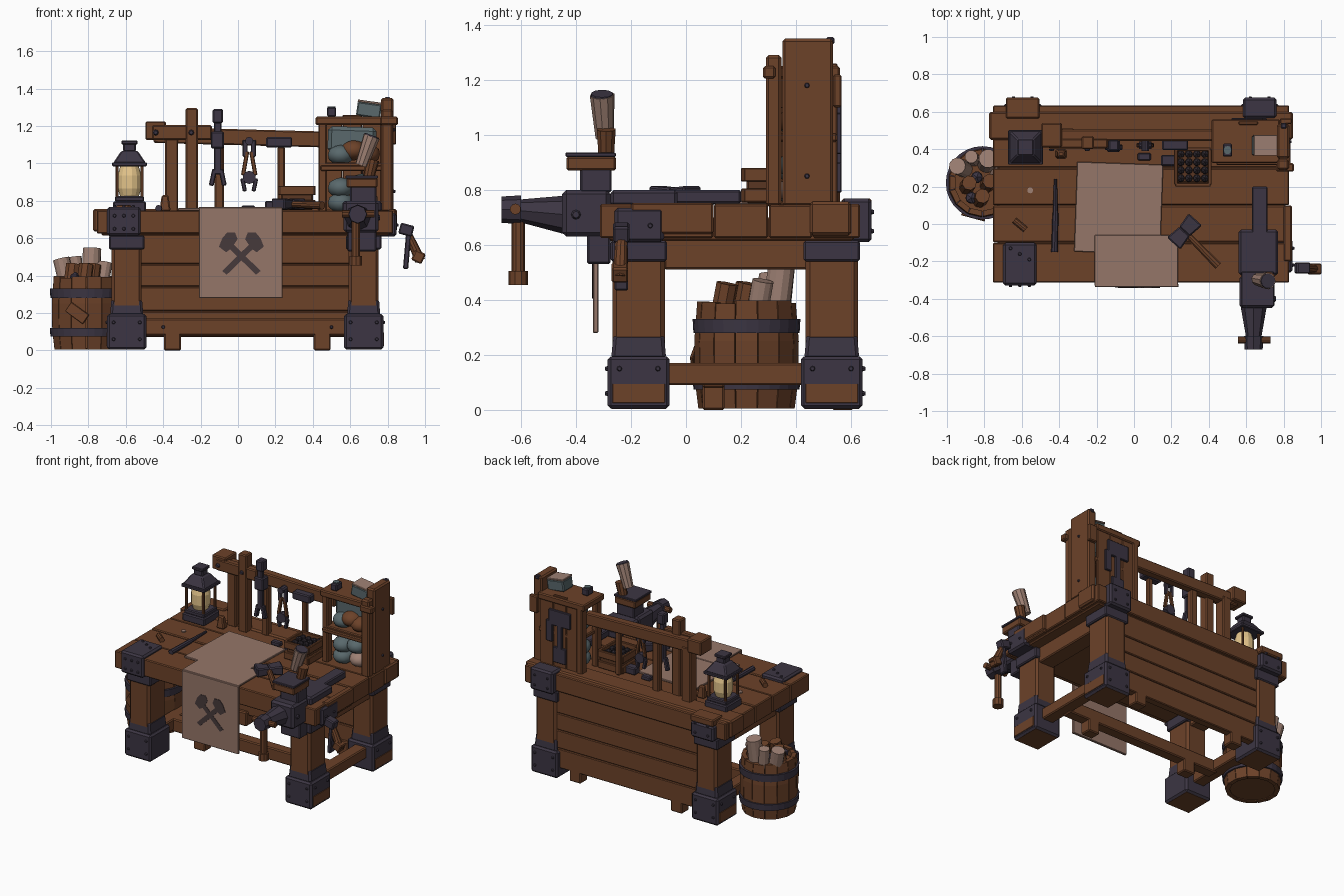
import bpy, bmesh, math, random
from mathutils import Vector, Matrix, Euler

if "Cube" in bpy.data.objects:
    bpy.data.objects.remove(bpy.data.objects["Cube"])

random.seed(4)

def mat(name, r, g, b):
    m = bpy.data.materials.new(name)
    m.diffuse_color = (r, g, b, 1)
    m.use_nodes = True
    m.node_tree.nodes["Principled BSDF"].inputs["Base Color"].default_value = m.diffuse_color
    return m

WOOD = mat("warm wood", .150, .054, .022)
DARK = mat("dark wood", .100, .037, .016)
METAL = mat("dark iron", .045, .036, .056)
PAPER = mat("parchment", .30, .180, .140)
SCROLL = mat("pale scroll", .345, .220, .175)
INK = mat("emblem brown", .062, .042, .043)
GLOW = mat("lamp glow", .78, .56, .26)
TEAL = mat("teal cloth", .100, .140, .150)
COAL = mat("coal", .024, .019, .025)

def finish(name, bm, m, smooth=False, bev=0):
    me = bpy.data.meshes.new(name)
    bmesh.ops.recalc_face_normals(bm, faces=bm.faces)
    for f in bm.faces:
        f.smooth = smooth
    bm.to_mesh(me)
    bm.free()
    me.materials.append(m)
    ob = bpy.data.objects.new(name, me)
    bpy.context.collection.objects.link(ob)
    if bev:
        b = ob.modifiers.new("bevel", 'BEVEL')
        b.width, b.segments = bev, 1
    return ob

def rbox(name, c, s, m, rot=(0, 0, 0), taper=1, bev=.007):
    """Box by centre, size and rotation in degrees; taper scales its top."""
    bm = bmesh.new()
    bmesh.ops.create_cube(bm, size=1)
    for v in bm.verts:
        k = taper if v.co.z > 0 else 1
        v.co = Vector((v.co.x * s[0] * k, v.co.y * s[1] * k, v.co.z * s[2]))
    R = Euler([math.radians(a) for a in rot]).to_matrix().to_4x4()
    bm.transform(Matrix.Translation(c) @ R)
    return finish(name, bm, m, bev=min(bev, min(s) * .2))

def box(name, x0, x1, y0, y1, z0, z1, m, **k):
    return rbox(name, ((x0+x1)/2, (y0+y1)/2, (z0+z1)/2), (x1-x0, y1-y0, z1-z0), m, **k)

def rod(name, a, b, r0, r1, m, n=10):
    a, b = Vector(a), Vector(b)
    d = b - a
    bm = bmesh.new()
    bmesh.ops.create_cone(bm, cap_ends=True, segments=n, radius1=r0, radius2=r1, depth=d.length)
    bm.transform(Matrix.Translation((a + b) / 2) @ d.to_track_quat('Z', 'Y').to_matrix().to_4x4())
    return finish(name, bm, m)

def lathe(name, c, prof, m, n=16):
    bm = bmesh.new()
    rings = [[bm.verts.new((c[0] + r*math.cos(2*math.pi*i/n), c[1] + r*math.sin(2*math.pi*i/n), c[2] + z))
              for i in range(n)] for r, z in prof]
    for p, q in zip(rings, rings[1:]):
        for i in range(n):
            bm.faces.new((p[i], p[(i+1) % n], q[(i+1) % n], q[i]))
    bm.faces.new(rings[0])
    bm.faces.new(rings[-1])
    return finish(name, bm, m)

def blob(name, c, s, m, sub=2, smooth=True):
    bm = bmesh.new()
    bmesh.ops.create_icosphere(bm, subdivisions=sub, radius=1)
    for v in bm.verts:
        v.co = Vector((v.co.x*s[0] + c[0], v.co.y*s[1] + c[1], v.co.z*s[2] + c[2]))
    return finish(name, bm, m, smooth)

def plate(name, pts, y, t, m):
    """Flat outline in x and z, thickened along y."""
    bm = bmesh.new()
    f = bm.faces.new([bm.verts.new((x, y, z)) for x, z in pts])
    r = bmesh.ops.extrude_face_region(bm, geom=[f])
    bmesh.ops.translate(bm, vec=(0, t, 0), verts=[v for v in r['geom'] if isinstance(v, bmesh.types.BMVert)])
    return finish(name, bm, m)

def rivet(p, d, r=.011):
    p, d = Vector(p), Vector(d)
    rod("rivet", p - d*.004, p + d*.009, r, r*.6, METAL, 8)

# table top planks
edges = [-.315, -.10, .10, .30, .46, .635]
for i, (a, b) in enumerate(zip(edges, edges[1:])):
    box("top_plank", -.755, .83 + .006*(i % 2), a+.002, b-.002, .625, .748 - .003*(i % 2), WOOD, bev=.006)
box("top_underside", -.73, .81, -.28, .61, .615, .70, WOOD)
box("top_back_beam", -.775, .85, .45, .60, .635, .757, WOOD, bev=.01)
box("top_end_board", .80, .845, -.20, .10, .64, .753, WOOD)

# legs, iron feet and corner brackets
for sx, lx in ((-1, -.595), (1, .672)):
    for sy, ly in ((-1, -.172), (1, .53)):
        rbox("leg", (lx, ly, .38), (.16, .19, .56), WOOD, bev=.015)
        rbox("foot_cap", (lx, ly, .10), (.21, .225, .19), METAL, bev=.012)
        rbox("foot_upper_strap", (lx, ly, .23), (.178, .20, .09), METAL, taper=.92, bev=.012)
        rbox("foot_sole", (lx, ly, .012), (.19, .205, .016), WOOD)
        rbox("foot_wood_inlay", (lx + sx*.105, ly, .06), (.008, .19, .07), WOOD)
        rbox("leg_collar", (lx, ly, .578), (.19, .205, .075), METAL)
        for k in (-.07, .07):
            rivet((lx + k, ly + sy*.113, .15), (0, sy, 0))
            rivet((lx + k, ly + sy*.113, .06), (0, sy, 0))
            rivet((lx + sx*.105, ly + k, .15), (sx, 0, 0))
    # stretchers and aprons along the sides
    box("side_stretcher", lx-.045, lx+.045, -.08, .45, .09, .17, WOOD)
    box("side_apron", lx-.06, lx+.06, -.08, .45, .51, .622, WOOD)
    for k in (-.05, .05):
        for z in (.65, .72):
            rivet((lx+k, .674, z), (0, 1, 0))
box("back_bracket", .582, .762, .565, .675, .61, .768, METAL, bev=.012)
box("back_left_bracket", -.685, -.505, .565, .675, .61, .72, METAL, bev=.012)
box("back_left_cap", -.685, -.505, .565, .675, .72, .768, WOOD)
box("left_front_bracket", -.70, -.52, -.328, -.10, .612, .768, METAL, bev=.012)
box("right_front_bracket", .62, .848, -.26, -.08, .61, .735, METAL, bev=.012)
for k in (-.66, -.61, -.56):
    for z in (.65, .72):
        rivet((k, -.328, z), (0, -1, 0))
    rivet((k, -.16 - (k + .61)*.6, .768), (0, 0, 1))
for y in (-.22, -.13):
    rivet((.848, y, .67), (1, 0, 0))

# back panel, centre stretcher and small support blocks
zs = [.07, .21, .34, .46, .625]
for i, (a, b) in enumerate(zip(zs, zs[1:])):
    box("back_panel_board", -.53, .61, .555 + .004*(i % 2), .61, a+.0015, b-.0015, WOOD, bev=.005)
box("panel_backing", -.53, .61, .565, .60, .08, .62, WOOD)
box("centre_stretcher", -.58, .65, .06, .14, .08, .17, WOOD)
for x in (-.35, .45):
    for y in (.10, .57):
        rbox("support_block", (x, y, .05), (.09, .08, .10), WOOD)
for x in (-.40, .50):
    rivet((x, .06, .125), (0, -1, 0))

# cloths and crossed emblem
rbox("table_parchment", (-.082, .085, .755), (.46, .48, .014), PAPER, rot=(0, 0, -2), bev=.003)
box("runner_top", -.21, .235, -.33, -.06, .754, .766, PAPER, bev=.003)
box("runner_hanging", -.208, .238, -.338, -.319, .28, .764, PAPER, bev=.003)
axe = [(-.085, .425), (-.060, .405), (.078, .54), (.10, .525), (.138, .555), (.120, .60),
       (.095, .63), (.052, .63), (.038, .595), (.058, .565)]
for s in (-1, 1):
    plate("emblem_axe", [(.018 + s*(x-.018), z) for x, z in axe], -.338, -.003 - .0005*s, INK)

# tool rack posts and rail
box("rack_post_short", -.39, -.32, .43, .51, .74, 1.14, WOOD)
box("rack_post_tall", -.28, -.215, .40, .47, .74, 1.295, WOOD)
rbox("rack_rail", (.0, .475, 1.14), (.90, .06, .085), WOOD, rot=(0, 1.5, 0))
box("rack_rail_end", -.495, -.385, .41, .54, 1.125, 1.225, WOOD)
rbox("rack_rail_front", (-.30, .43, 1.165), (.32, .05, .08), WOOD)
for x in (-.44, -.25):
    rivet((x, .398, 1.165), (0, -1, 0), .016)
box("rack_wedge", -.42, -.36, .35, .40, .745, .83, WOOD, taper=.6)
box("rack_upright", -.125, -.075, .44, .49, .74, 1.13, WOOD)

# hanging wrench
box("wrench_head", -.135, -.08, .39, .45, 1.215, 1.29, METAL)
box("wrench_shaft", -.128, -.088, .395, .425, .94, 1.22, METAL)
box("wrench_clamp", -.145, -.075, .385, .46, 1.08, 1.17, METAL)
for s in (-1, 1):
    rbox("wrench_jaw", (-.108 + s*.026, .41, .925), (.026, .03, .09), METAL, rot=(0, -s*12, 0))
    # hanging pliers
    rbox("pliers_grip", (.06 + s*.022, .42, 1.00), (.022, .02, .13), WOOD, rot=(0, -s*10, 0))
    rbox("pliers_jaw", (.06 + s*.03, .42, .885), (.022, .024, .07), METAL, rot=(0, s*12, 0))
    rbox("pliers_ring", (.06 + s*.022, .42, 1.08), (.026, .02, .09), METAL)
rod("pliers_pivot", (.06, .40, .925), (.06, .44, .925), .035, .035, METAL)
rod("pliers_peg", (.06, .39, 1.12), (.06, .46, 1.12), .022, .022, METAL)
# hanging hammer
box("rack_hammer_handle", .212, .25, .41, .445, .76, 1.09, WOOD)
box("rack_hammer_head", .15, .29, .395, .455, 1.085, 1.14, METAL)

# open crate of coal
box("crate_floor", .23, .40, .22, .40, .75, .84, DARK)
for z in (.755, .83):
    for y in (.21, .40):
        box("crate_slat", .22, .41, y-.01, y+.01, z, z+.05, WOOD)
    for x in (.225, .405):
        box("crate_side_slat", x-.01, x+.01, .21, .40, z, z+.05, WOOD)
for i in range(16):
    blob("coal_lump", (.25 + .043*(i % 4), .245 + .043*(i//4), .845 + .01*random.random()),
         (.023, .023, .02), COAL, 1, False)
rbox("iron_block", (.19, .34, .775), (.09, .06, .05), METAL)
box("small_iron_stand", .02, .09, .34, .38, .745, .775, METAL)

# shelf tower
box("tower_side_wide", .765, .832, .35, .535, .74, 1.35, WOOD, bev=.01)
box("tower_side_narrow", .765, .828, .29, .347, .74, 1.29, WOOD, bev=.01)
for y in (.36, .53):
    box("tower_left_post", .43, .475, y-.03, y+.03, .74, 1.22, WOOD)
box("tower_top", .415, .78, .325, .56, 1.205, 1.25, WOOD)
box("tower_top_nub", .76, .855, .28, .325, 1.205, 1.25, WOOD)
box("tower_shelf", .45, .78, .33, .55, .975, 1.005, WOOD)
box("tower_front_bar", .44, .78, .315, .345, .96, .99, WOOD)
for i in range(3):
    box("tower_back_board", .455 + .105*i, .557 + .105*i, .53, .55, .74, 1.23 + .03*(i % 2), WOOD)
# iron pieces on the tower back
for n, x0, x1, z0, z1 in (("shaft", .585, .625, .82, 1.15), ("head", .52, .69, 1.05, 1.16),
                          ("foot", .555, .655, .79, .90), ("hook", .66, .71, .93, 1.08)):
    box("back_tool_" + n, x0, x1, .548, .566, z0, z1, METAL)
box("top_corner_iron", .475, .525, .36, .43, 1.25, 1.30, METAL)
rod("top_blue_disc", (.50, .395, 1.295), (.50, .395, 1.305), .022, .022, TEAL)
rbox("top_teal_roll", (.70, .42, 1.285), (.13, .11, .075), TEAL, rot=(0, 8, 0))
rbox("top_parchment", (.704, .42, 1.327), (.128, .11, .012), SCROLL, rot=(0, 8, 0))
box("top_hook", .785, .815, .51, .54, 1.33, 1.355, METAL)
rbox("folded_teal", (.61, .46, 1.125), (.26, .12, .14), TEAL, rot=(0, 2, 0), bev=.02)
for x, z, m in ((.55, 1.045, TEAL), (.69, 1.05, WOOD), (.62, 1.07, WOOD), (.55, .87, TEAL),
                (.68, .80, SCROLL), (.66, .89, TEAL), (.55, .79, TEAL)):
    blob("shelf_sack", (x, .41, z), (.072, .08, .055), m)
for z in (.85, 1.18):
    rivet((.832, .44, z), (1, 0, 0))
box("tower_side_batten", .78, .845, .535, .565, 1.10, 1.22, WOOD)

# lantern
L = (-.58, .41)
rbox("lantern_base", (*L, .77), (.175, .175, .055), METAL)
rbox("lantern_tray", (*L, .81), (.155, .155, .03), METAL)
lathe("lantern_glass", (*L, .825), [(.050, 0), (.064, .04), (.064, .11), (.048, .165)], GLOW, 14)
for a in (-1, 1):
    for b in (-1, 1):
        rbox("lantern_post", (L[0]+a*.066, L[1]+b*.066, .905), (.016, .016, .17), WOOD)
rbox("lantern_eave", (*L, .995), (.185, .185, .022), METAL)
rbox("lantern_roof", (*L, 1.035), (.175, .175, .065), METAL, taper=.5)
rbox("lantern_chimney", (*L, 1.087), (.068, .068, .05), METAL)
rbox("lantern_cap", (*L, 1.112), (.085, .085, .02), METAL)

# front vise
box("vise_slide", .63, .715, -.10, .20, .75, .80, METAL)
box("vise_body", .56, .77, -.275, -.03, .74, .80, METAL, bev=.015)
box("vise_jaw", .565, .75, -.45, -.275, .63, .80, METAL, bev=.015)
box("vise_lower_plate", .585, .74, -.36, -.275, .53, .64, METAL)
box("vise_neck", .60, .74, -.385, -.27, .79, .88, METAL)
box("vise_clamp_wood", .58, .745, -.435, -.255, .87, .922, WOOD)
box("vise_clamp_plate", .575, .748, -.438, -.255, .92, .936, METAL)
rod("vise_screw", (.64, -.44, .71), (.64, -.61, .725), .07, .04, METAL, 8)
rod("vise_end", (.64, -.60, .728), (.64, -.67, .728), .052, .048, METAL, 8)
rod("vise_crossbar", (.555, -.62, .73), (.73, -.62, .73), .02, .02, WOOD)
rod("vise_handle", (.63, -.61, .69), (.63, -.61, .48), .024, .024, WOOD)
rod("vise_handle_knob", (.63, -.61, .505), (.63, -.61, .455), .036, .036, WOOD)
rivet((.75, -.40, .71), (1, 0, 0), .02)
rod("clamped_handle", (.70, -.29, .93), (.72, -.29, 1.02), .03, .036, WOOD)
rod("clamped_scroll", (.66, -.295, .99), (.715, -.305, 1.145), .034, .045, SCROLL)
rod("clamped_scroll_core", (.714, -.305, 1.142), (.717, -.305, 1.15), .042, .040, METAL)

# hammer and small tools on the table
C = Vector((.27, -.04, .783))
for s, ang in ((1, 138), (-1, -42)):
    rbox("hammer_head", C + Vector((.67, .74, 0))*s*.043, (.075, .048, .088), METAL, rot=(90, 0, ang), taper=1.3)
rod("hammer_handle", C, (.45, -.225, .775), .017, .022, WOOD)
rod("chisel_blade", (-.42, .24, .76), (-.42, .06, .76), .008, .014, METAL, 8)
rod("chisel_handle", (-.42, .06, .76), (-.425, -.15, .76), .016, .018, METAL, 8)
rod("dowel", (-.64, .02, .76), (-.58, -.03, .76), .018, .018, WOOD)
rod("coin", (-.555, .18, .745), (-.555, .18, .756), .016, .016, SCROLL)

# tool hanging by the right side
rbox("hanging_tool_blade", (.905, -.235, .54), (.028, .05, .21), METAL, rot=(0, 5, 0))
rbox("hanging_tool_head", (.90, -.235, .645), (.075, .06, .06), METAL, rot=(0, 15, 0))
rod("hanging_tool_handle", (.915, -.235, .61), (.975, -.24, .48), .022, .028, WOOD)
rbox("hanging_tool_end", (.965, -.24, .50), (.06, .06, .06), WOOD, rot=(0, 25, 0))

# barrel with staves, hoops and scrolls
B = (-.81, .22, 0)
for i in range(14):
    a = 2*math.pi*i/14
    bm = bmesh.new()
    w = .96*math.pi/14
    rows = []
    for z, r in ((.005, .175), (.10, .187), (.25, .19), (.385 + .015*random.random(), .179)):
        rows.append([bm.verts.new((B[0]+q*math.cos(a+s*w), B[1]+q*math.sin(a+s*w), z))
                     for q, s in ((r, -1), (r, 1), (r-.03, 1), (r-.03, -1))])
    for p, q in zip(rows, rows[1:]):
        for k in range(4):
            bm.faces.new((p[k], p[(k+1) % 4], q[(k+1) % 4], q[k]))
    bm.faces.new(rows[0])
    bm.faces.new(rows[-1])
    finish("barrel_stave", bm, WOOD)
lathe("barrel_core", B, [(.165, .01), (.172, .20), (.155, .34)], WOOD)
for z, h in ((.075, .045), (.28, .05)):
    lathe("barrel_hoop", B, [(.150, z), (.193, z), (.196, z+h), (.150, z+h)], METAL, 28)
rbox("barrel_patch", (-.86, .036, .20), (.12, .012, .06), WOOD, rot=(0, 35, -15))
for x, y, dx, dy, z, r in ((-.90, .29, -.045, .02, .49, .045), (-.79, .32, .01, .03, .545, .05),
                           (-.74, .25, .03, .03, .47, .04), (-.85, .34, -.02, .02, .50, .035)):
    rod("barrel_scroll", (x, y, .30), (x+dx, y+dy, z), r, r, SCROLL, 12)
for x, y in ((-.83, .12), (-.90, .19), (-.79, .20)):
    rod("barrel_log", (x, y, .30), (x + .02, y + .03, .46), .04, .04, WOOD, 8)
for x, y in ((-.87, .14), (-.84, .25)):
    blob("barrel_coal", (x, y, .39), (.035, .035, .03), METAL, 1, False)
